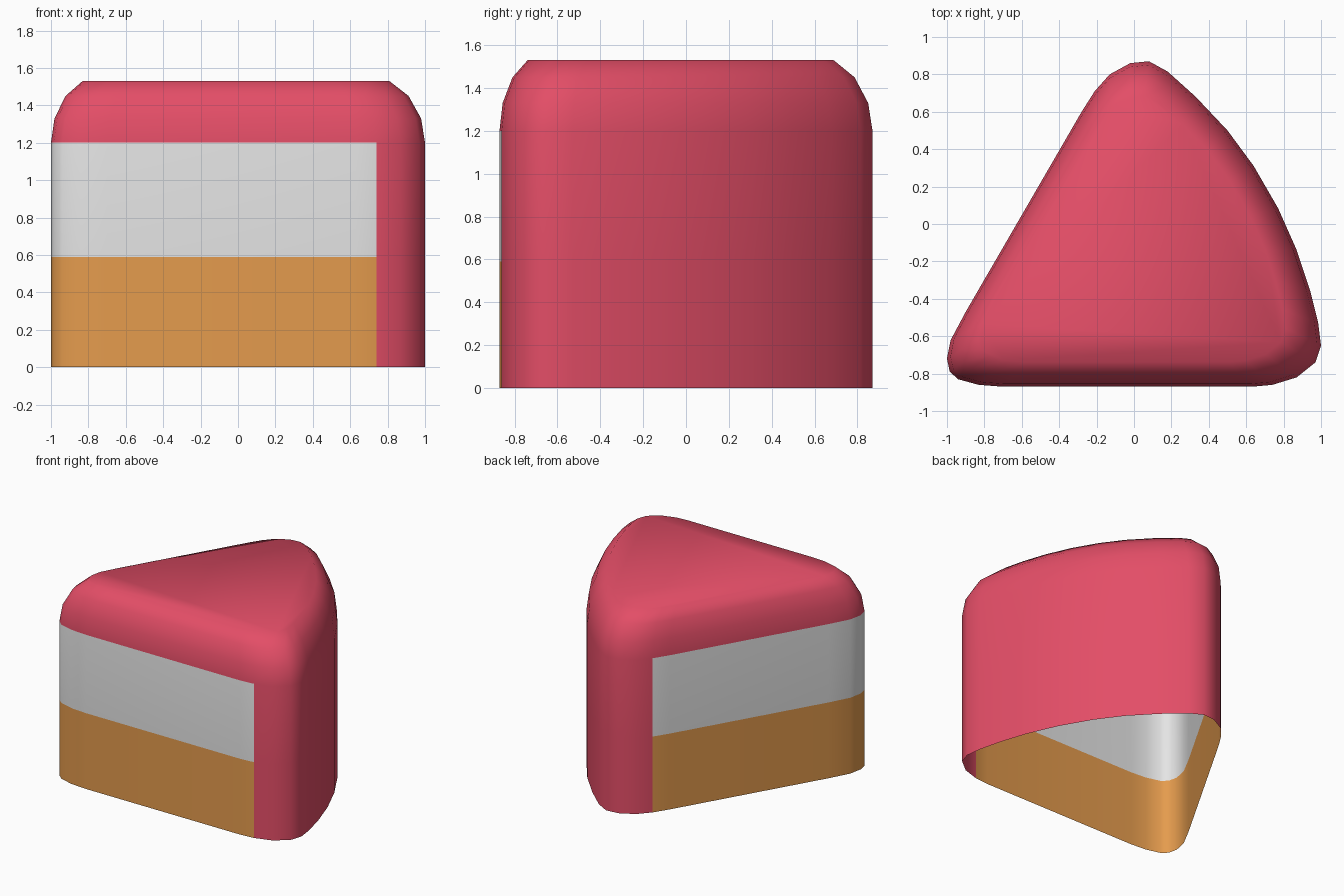
import bpy, bmesh

if "Cube" in bpy.data.objects:
    bpy.data.objects.remove(bpy.data.objects["Cube"])

def material(name, rgb):
    m = bpy.data.materials.new(name)
    m.diffuse_color = (*rgb, 1)
    m.use_nodes = True
    m.node_tree.nodes["Principled BSDF"].inputs["Base Color"].default_value = m.diffuse_color
    return m

# Plan outline, clockwise from above: the two cut sides first, then the iced outer curve
cut = [(0.74, -0.86), (0.63, -0.87), (-0.70, -0.87), (-0.83, -0.86), (-0.94, -0.83),
       (-0.985, -0.79), (-1.0, -0.72), (-0.98, -0.62), (-0.90, -0.47), (-0.28, 0.60),
       (-0.21, 0.71)]
iced = [(-0.13, 0.80), (-0.02, 0.86), (0.08, 0.87), (0.18, 0.815), (0.33, 0.68),
        (0.50, 0.50), (0.64, 0.31), (0.77, 0.085), (0.87, -0.14), (0.94, -0.35),
        (0.985, -0.53), (1.0, -0.65), (0.97, -0.74), (0.87, -0.82)]
outline = cut + iced
count = len(outline)

# Side profile: height and scale of the outline, rounding over at the top
profile = [(0, 1), (0.59, 1), (1.2, 1), (1.33, 0.98), (1.45, 0.917), (1.53, 0.82)]
cx, cy = -0.06, -0.14

bm = bmesh.new()
rings = [[bm.verts.new((cx + (x - cx) * s, cy + (y - cy) * s, z)) for x, y in outline]
         for z, s in profile]

# Walls: sponge and cream bands on the cut sides, icing everywhere else (open underneath)
for level in range(len(rings) - 1):
    low, high = rings[level], rings[level + 1]
    for i in range(count):
        j = (i + 1) % count
        f = bm.faces.new((low[j], low[i], high[i], high[j]))
        on_cut = i < len(cut) - 1
        f.material_index = level + 1 if on_cut and level < 2 else 0

# Flat iced top
bm.faces.new(rings[-1][::-1])

mesh = bpy.data.meshes.new("cake_slice")
bm.to_mesh(mesh)
bm.free()
mesh.materials.append(material("pink icing", (0.77, 0.075, 0.135)))
mesh.materials.append(material("golden sponge", (0.78, 0.33, 0.075)))
mesh.materials.append(material("white cream", (0.78, 0.78, 0.78)))

cake = bpy.data.objects.new("cake_slice", mesh)
bpy.context.collection.objects.link(cake)
bpy.context.view_layer.objects.active = cake
cake.select_set(True)
bpy.ops.object.shade_smooth_by_angle(angle=1.05)
